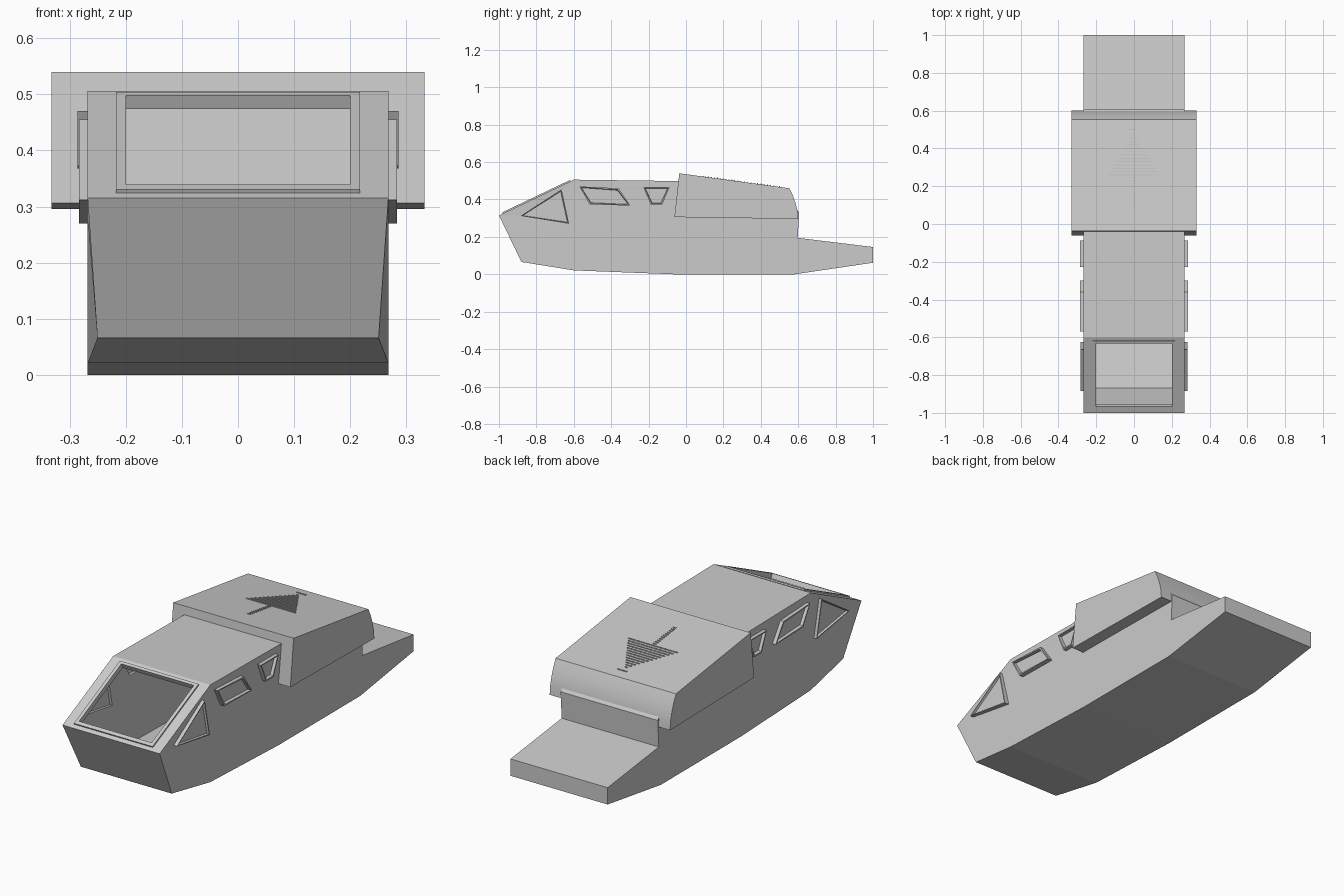
import bpy, bmesh
from mathutils import Vector

default = bpy.data.objects.get("Cube")
if default:
    bpy.data.objects.remove(default, do_unlink=True)

GREY = (0.6, 0.6, 0.6, 1)
mat = bpy.data.materials.new("hull_grey")
mat.use_nodes = True
mat.diffuse_color = GREY
mat.node_tree.nodes["Principled BSDF"].inputs["Base Color"].default_value = GREY


def finish(bm, name):
    bmesh.ops.recalc_face_normals(bm, faces=bm.faces)
    mesh = bpy.data.meshes.new(name)
    bm.to_mesh(mesh)
    bm.free()
    mesh.materials.append(mat)
    obj = bpy.data.objects.new(name, mesh)
    bpy.context.collection.objects.link(obj)
    return obj


def prism(name, profile, x0, x1):
    """Side profile of (y, z) points extruded across x."""
    bm = bmesh.new()
    face = bm.faces.new([bm.verts.new((x0, y, z)) for y, z in profile])
    out = bmesh.ops.extrude_face_region(bm, geom=[face])["geom"]
    bmesh.ops.translate(bm, vec=(x1 - x0, 0, 0),
                        verts=[v for v in out if isinstance(v, bmesh.types.BMVert)])
    return finish(bm, name)


def cut(target, cutters):
    """Subtract the cutters and bake the result."""
    for c in cutters:
        mod = target.modifiers.new("cut", "BOOLEAN")
        mod.operation, mod.solver, mod.object = "DIFFERENCE", "EXACT", c
    deps = bpy.context.evaluated_depsgraph_get()
    baked = bpy.data.meshes.new_from_object(target.evaluated_get(deps))
    target.modifiers.clear()
    target.data = baked


def scaled(points, factor):
    centre = sum((Vector(p) for p in points), Vector((0, 0))) / len(points)
    return [centre + (Vector(p) - centre) * factor for p in points]


def slab(a, b, below, above):
    """Profile lying along the line a-b with thickness on both sides."""
    a, b = Vector(a), Vector(b)
    n = Vector((a.y - b.y, b.x - a.x)).normalized()
    return [a - n * below, b - n * below, b + n * above, a + n * above]


HALF = 0.268

# Hull, tapered slightly at the chin
hull = prism("hull", [(-1, .315), (-.88, .066), (-.6, .021), (-.06, 0), (.58, 0),
                      (1, .062), (1, .146), (.597, .195), (.605, .33), (.54, .42),
                      (0, .498), (-.6, .506)], -HALF, HALF)
for v in hull.data.vertices:
    if v.co.y < -.8 and v.co.z < .1:
        v.co.x *= .935

# Hollow cabin and windscreen opening
cabin = prism("cabin_cutter", [(-.965, .312), (-.868, .085), (-.6, .04), (.56, .02),
                               (.56, .38), (0, .475), (-.595, .487)], -.245, .245)
opening = prism("windscreen_cutter", slab((-.963, .333), (-.63, .491), .05, .05), -.2, .2)

# Windscreen frame
frame = prism("windscreen_frame", slab((-.98, .3245), (-.617, .498), .01, .007), -.217, .217)
cut(frame, [opening])

# Side windows, both sides: raised bevelled rim with a recessed pane
WINDOWS = {
    "front": [(-.885, .312), (-.665, .455), (-.625, .27)],
    "middle": [(-.57, .47), (-.36, .46), (-.298, .368), (-.515, .372)],
    "rear": [(-.228, .466), (-.088, .466), (-.128, .37), (-.188, .37)],
}
holes = []
for label, outline in WINDOWS.items():
    for side, s in (("left", 1), ("right", -1)):
        holes.append(prism("window_cutter", scaled(outline, .85), s * .2, s * .3))
        bm = bmesh.new()
        face = bm.faces.new([bm.verts.new((s * .258, y, z)) for y, z in outline])
        bm.normal_update()
        top = bmesh.ops.extrude_face_region(bm, geom=[face])["geom"]
        rim = [f for f in top if isinstance(f, bmesh.types.BMFace)]
        height = .283 if label == "front" else .286
        for v in rim[0].verts:
            v.co.x = s * height
        bm.normal_update()
        bmesh.ops.inset_region(bm, faces=rim, thickness=.009)
        bmesh.ops.inset_region(bm, faces=rim, thickness=.004)
        for v in rim[0].verts:
            v.co.x = s * .272
        finish(bm, f"{label}_window_{side}")

cutters = [cabin, opening] + holes
cut(hull, cutters)
for c in cutters:
    bpy.data.objects.remove(c, do_unlink=True)

# Engine cover overhanging the sides
cover = prism("engine_cover", [(-.062, .306), (-.036, .54), (.553, .46), (.572, .42),
                               (.586, .38), (.596, .34), (.6, .296)], -.332, .332)

# Arrow of thin ribs on the cover, pointing aft
ribs = [(.26 + .0175 * i, .135 * (1 - i / 12.5)) for i in range(13)]
ribs += [(.09 + .0155 * i, .008) for i in range(11)] + [(.5, .025)]
bm = bmesh.new()
for y, half in ribs:
    z = .54 - .08 * (y + .036) / .589
    cube = bmesh.ops.create_cube(bm, size=1)["verts"]
    bmesh.ops.scale(bm, vec=(half * 2, .005, .008), verts=cube)
    bmesh.ops.translate(bm, vec=(0, y, z), verts=cube)
finish(bm, "cover_arrow_ribs")

# Smooth only the rounded back of the cover
bpy.ops.object.select_all(action="DESELECT")
cover.select_set(True)
bpy.context.view_layer.objects.active = cover
bpy.ops.object.shade_smooth_by_angle(angle=.35)
